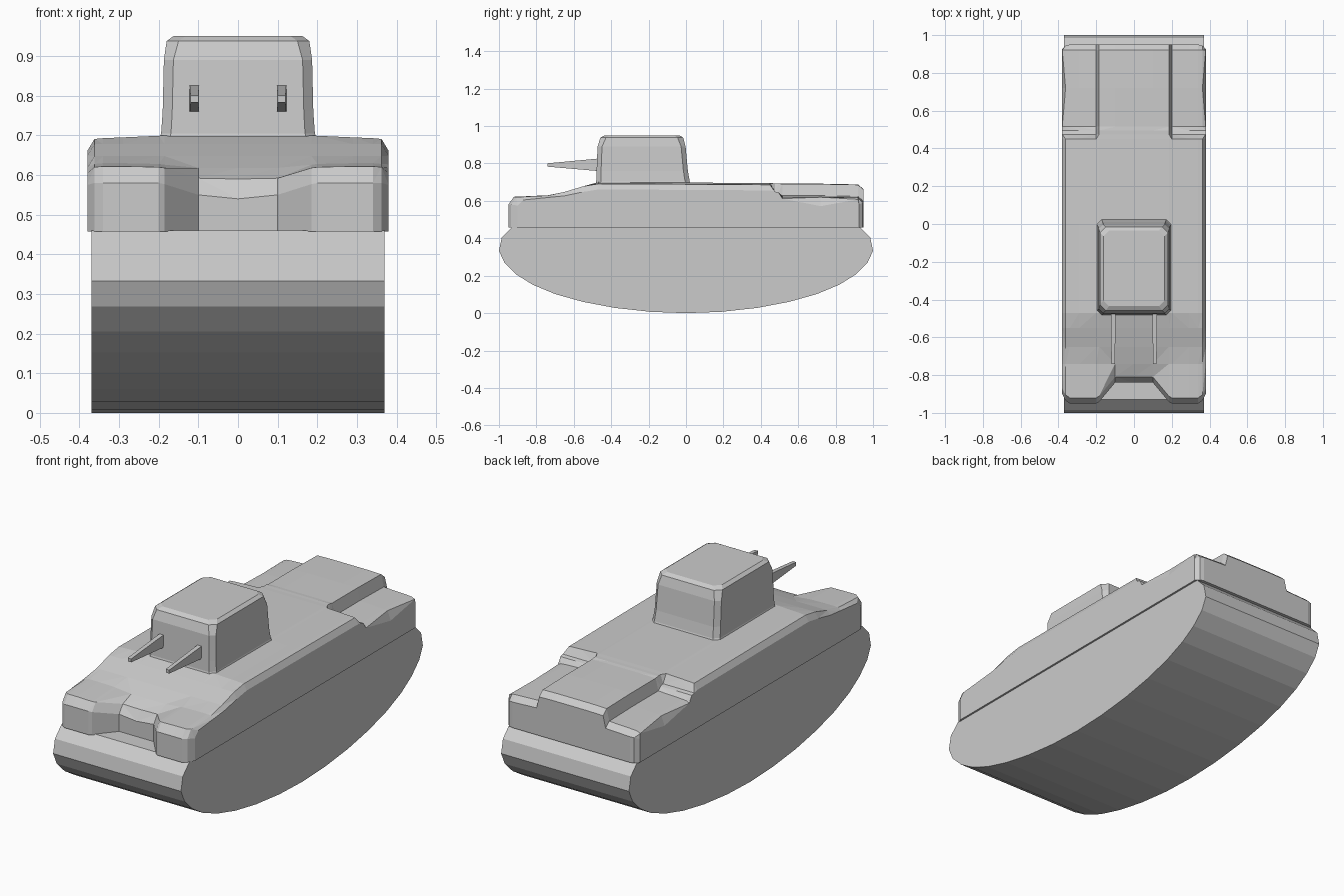
import bpy, bmesh

if "Cube" in bpy.data.objects:
    bpy.data.objects.remove(bpy.data.objects["Cube"])

grey = bpy.data.materials.new("light_grey")
grey.diffuse_color = (0.6, 0.6, 0.6, 1)
grey.use_nodes = True
grey.node_tree.nodes["Principled BSDF"].inputs["Base Color"].default_value = grey.diffuse_color


def loft(name, rings):
    """Bridge a list of equal-length point rings and cap both ends."""
    bm = bmesh.new()
    rows = [[bm.verts.new(p) for p in ring] for ring in rings]
    n = len(rows[0])
    for a, b in zip(rows, rows[1:]):
        for i in range(n):
            j = (i + 1) % n
            bm.faces.new((a[i], a[j], b[j], b[i]))
    bm.faces.new(rows[0])
    bm.faces.new(rows[-1][::-1])
    # split bent quads so facets stay clean, then orient outward
    bmesh.ops.connect_verts_nonplanar(bm, angle_limit=0.03, faces=bm.faces[:])
    bmesh.ops.recalc_face_normals(bm, faces=bm.faces[:])
    mesh = bpy.data.meshes.new(name)
    bm.to_mesh(mesh)
    bm.free()
    mesh.materials.append(grey)
    obj = bpy.data.objects.new(name, mesh)
    bpy.context.collection.objects.link(obj)
    return obj


# Rounded running gear: side profile extruded across the width
half = [(0.93, 0.46), (0.985, 0.405), (1.0, 0.333), (0.97, 0.268), (0.905, 0.205),
        (0.82, 0.152), (0.70, 0.102), (0.55, 0.06), (0.38, 0.028), (0.19, 0.007)]
profile = half + [(0, 0)] + [(-y, z) for y, z in reversed(half)]
loft("running_gear", [[(x, y, z) for y, z in profile] for x in (-0.37, 0.37)])


# Hull: side sections lofted across x, with front notch and rear side recesses
def hull_section(x, front, lip, nose, deck, recess, drop=0.0, inset=0.0):
    """front: nose y; lip/nose: edge heights; recess: rear deck height."""
    step = recess < deck - 0.02
    mid = recess - (0.04 if drop and step else 0)
    rear = 0.95 - inset
    slope = deck - drop
    pts = [(front, 0.457), (front, lip), (front + 0.03, nose),
           (-0.74, max(nose, 0.61) + 0.008), (-0.65, 0.648 - drop * 0.7),
           (-0.55, 0.678 - drop), (-0.47, slope + 0.002), (0.0, slope), (0.45, slope - 0.003),
           (0.475, 0.65 if step else slope - 0.004),
           (0.495, 0.645 if step else slope - 0.004),
           (0.515, recess), (0.72, mid), (0.92, recess - 0.004),
           (rear, recess - 0.03), (rear, 0.457)]
    return [(x, y, z) for y, z in pts]


stations = [
    (0.0, -0.84, 0.54, 0.59, 0.698, 0.692),
    (0.10, -0.84, 0.55, 0.592, 0.698, 0.692),
    (0.185, -0.942, 0.577, 0.618, 0.698, 0.690),
    (0.20, -0.95, 0.58, 0.62, 0.697, 0.628),
    (0.29, -0.95, 0.58, 0.622, 0.693, 0.624),
    (0.34, -0.95, 0.58, 0.622, 0.691, 0.622),
    (0.362, -0.935, 0.58, 0.62, 0.689, 0.620, 0.0, 0.005),
    (0.38, -0.90, 0.575, 0.605, 0.689, 0.612, 0.03, 0.025),
]
mirrored = [(-s[0],) + s[1:] for s in reversed(stations[1:])]
loft("hull", [hull_section(*s) for s in mirrored + stations])


# Turret: chamfered rectangles stacked upward, flared foot and bevelled roof
def turret_ring(z, w, y0, y1, c):
    return [(-w + c, y0, z), (w - c, y0, z), (w, y0 + c, z), (w, y1 - c, z),
            (w - c, y1, z), (-w + c, y1, z), (-w, y1 - c, z), (-w, y0 + c, z)]


loft("turret", [turret_ring(*r) for r in (
    (0.68, 0.202, -0.487, 0.03, 0.025),
    (0.705, 0.194, -0.48, 0.02, 0.025),
    (0.76, 0.19, -0.478, 0.01, 0.024),
    (0.89, 0.187, -0.473, -0.002, 0.024),
    (0.938, 0.18, -0.458, -0.015, 0.03),
    (0.951, 0.162, -0.435, -0.035, 0.03))])

# Twin tapered guns
for side, gx in (("left", -0.11), ("right", 0.11)):
    rings = []
    for y, w, z0, z1 in ((-0.45, 0.012, 0.758, 0.828), (-0.74, 0.01, 0.783, 0.801)):
        rings.append([(gx - w, y, z0), (gx + w, y, z0), (gx + w, y, z1), (gx - w, y, z1)])
    loft("gun_" + side, rings)
